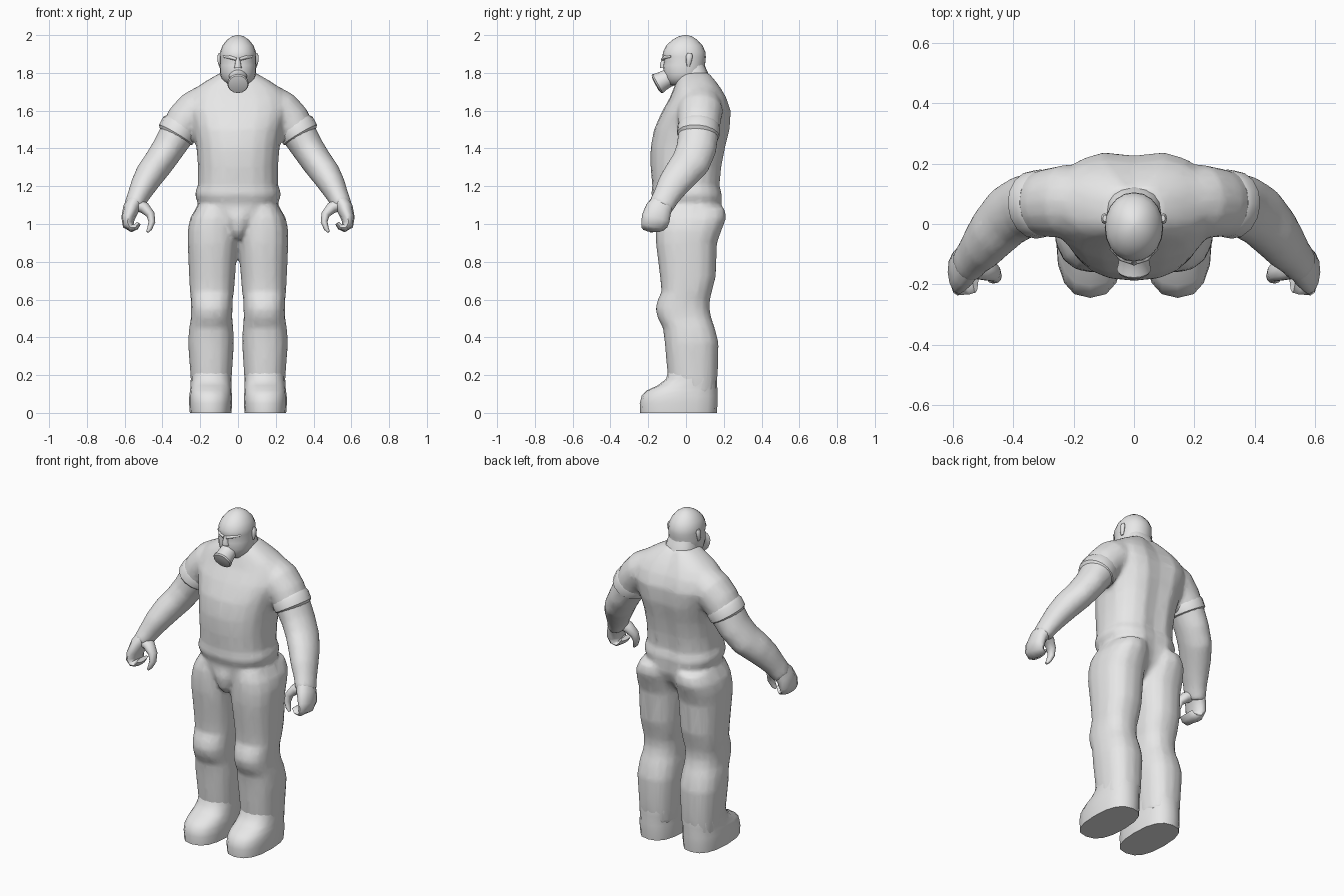
import bpy, bmesh, math
from mathutils import Vector

grey = bpy.data.materials.new("plain_grey")
grey.diffuse_color = (0.8, 0.8, 0.8, 1)


def skin(bm, loops):
    """Bridge a list of equal point loops and cap both ends."""
    rows = [[bm.verts.new(p) for p in loop] for loop in loops]
    n = len(rows[0])
    for a, b in zip(rows, rows[1:]):
        for i in range(n):
            j = (i + 1) % n
            bm.faces.new((a[i], a[j], b[j], b[i]))
    bm.faces.new(rows[0][::-1])
    bm.faces.new(rows[-1])


def stack(bm, rings, n=16, power=2.4, side=1, groove=0):
    """Level rings: (z, x centre, half width, front y, back y)."""
    loops = []
    for z, cx, rx, y0, y1 in rings:
        loop = []
        for i in range(n):
            a = 2 * math.pi * i / n
            c, s = math.cos(a), math.sin(a)
            x = math.copysign(abs(c) ** (2 / power), c) * rx
            y = math.copysign(abs(s) ** (2 / power), s) * (y1 - y0) / 2
            if groove and s > 0.99:
                y -= groove
            loop.append((side * (cx + x), (y0 + y1) / 2 + y, z))
        loops.append(loop)
    skin(bm, loops)


def tube(bm, path, n=12, side=1):
    """Rings along a path: (x, y, z, radius across, radius front to back)."""
    pts = [Vector(p[:3]) for p in path]
    loops = []
    for k, p in enumerate(pts):
        t = (pts[min(k + 1, len(pts) - 1)] - pts[max(k - 1, 0)]).normalized()
        u = t.cross(Vector((0, 1, 0))).normalized()
        v = u.cross(t)
        ru, rv = path[k][3:]
        loop = []
        for i in range(n):
            a = 2 * math.pi * i / n
            q = p + u * ru * math.cos(a) + v * rv * math.sin(a)
            loop.append((q.x * side, q.y, q.z))
        loops.append(loop)
    skin(bm, loops)


def finish(name, bm, angle=60):
    bmesh.ops.recalc_face_normals(bm, faces=bm.faces)
    me = bpy.data.meshes.new(name)
    bm.to_mesh(me)
    bm.free()
    me.materials.append(grey)
    ob = bpy.data.objects.new(name, me)
    bpy.context.collection.objects.link(ob)
    bpy.ops.object.select_all(action='DESELECT')
    ob.select_set(True)
    bpy.context.view_layer.objects.active = ob
    bpy.ops.object.shade_smooth_by_angle(angle=math.radians(angle))
    return ob


# Body: torso, legs and arms fused into one soft surface
bm = bmesh.new()
stack(bm, [
    (0.93, 0, 0.13, -0.11, 0.11), (1.00, 0, 0.20, -0.150, 0.17),
    (1.06, 0, 0.215, -0.160, 0.195), (1.11, 0, 0.212, -0.165, 0.195),
    (1.15, 0, 0.228, -0.182, 0.200), (1.18, 0, 0.224, -0.182, 0.192),
    (1.20, 0, 0.212, -0.178, 0.185), (1.30, 0, 0.212, -0.188, 0.195),
    (1.40, 0, 0.220, -0.188, 0.215), (1.50, 0, 0.240, -0.170, 0.240),
    (1.60, 0, 0.275, -0.125, 0.245), (1.67, 0, 0.265, -0.085, 0.220),
    (1.72, 0, 0.225, -0.065, 0.190), (1.76, 0, 0.165, -0.050, 0.160),
    (1.80, 0, 0.095, -0.030, 0.125)], n=20, groove=0.018)
# crotch wedge
stack(bm, [(0.92, 0, 0.025, -0.13, 0.05), (0.96, 0, 0.05, -0.165, 0.05),
           (1.03, 0, 0.08, -0.175, 0.05), (1.08, 0, 0.11, -0.165, 0.05)])
for s in (1, -1):
    # leg with knee bulge
    stack(bm, [
        (0.10, 0.142, 0.105, -0.085, 0.158), (0.20, 0.142, 0.110, -0.098, 0.168),
        (0.37, 0.143, 0.122, -0.113, 0.173), (0.45, 0.142, 0.117, -0.122, 0.153),
        (0.50, 0.140, 0.110, -0.150, 0.135), (0.55, 0.139, 0.110, -0.162, 0.125),
        (0.60, 0.139, 0.111, -0.150, 0.128), (0.64, 0.138, 0.117, -0.130, 0.137),
        (0.72, 0.137, 0.122, -0.138, 0.158), (0.90, 0.134, 0.133, -0.160, 0.165),
        (0.97, 0.134, 0.132, -0.162, 0.190), (1.03, 0.130, 0.124, -0.160, 0.213),
        (1.09, 0.120, 0.100, -0.145, 0.205)], side=s)
    # shoulder, upper arm and forearm
    tube(bm, [
        (0.17, 0.075, 1.64, 0.10, 0.11), (0.225, 0.075, 1.60, 0.110, 0.122),
        (0.28, 0.07, 1.545, 0.105, 0.115), (0.325, 0.065, 1.475, 0.094, 0.108),
        (0.37, 0.055, 1.40, 0.086, 0.107), (0.42, 0.025, 1.325, 0.082, 0.105),
        (0.465, -0.025, 1.265, 0.079, 0.095), (0.50, -0.07, 1.205, 0.070, 0.085),
        (0.53, -0.105, 1.145, 0.058, 0.072), (0.555, -0.135, 1.09, 0.052, 0.068)],
        n=16, side=s)
body = finish("body", bm)
m = body.modifiers.new("fuse", 'REMESH')
m.mode, m.voxel_size, m.use_smooth_shade = 'VOXEL', 0.013, True
m = body.modifiers.new("soften", 'SMOOTH')
m.factor, m.iterations = 0.5, 5
m = body.modifiers.new("reduce", 'DECIMATE')
m.ratio = 0.25

for s, tag in ((1, "left"), (-1, "right")):
    # Boot with flat sole
    bm = bmesh.new()
    stack(bm, [
        (0.00, 0.145, 0.110, -0.243, 0.163), (0.05, 0.145, 0.114, -0.245, 0.167),
        (0.09, 0.145, 0.113, -0.235, 0.167), (0.12, 0.144, 0.110, -0.205, 0.166),
        (0.145, 0.143, 0.108, -0.150, 0.165), (0.18, 0.142, 0.108, -0.105, 0.164),
        (0.24, 0.142, 0.104, -0.090, 0.158)], side=s, power=2.5)
    finish(tag + "_boot", bm)

    # Hand: palm with curled fingers, and thumb
    bm = bmesh.new()
    tube(bm, [
        (0.54, -0.115, 1.13, 0.045, 0.060), (0.567, -0.145, 1.08, 0.043, 0.070),
        (0.582, -0.160, 1.03, 0.036, 0.075), (0.580, -0.168, 0.995, 0.031, 0.070),
        (0.560, -0.172, 0.978, 0.022, 0.064), (0.540, -0.175, 0.985, 0.016, 0.058),
        (0.525, -0.175, 1.005, 0.012, 0.052)], side=s)
    tube(bm, [
        (0.55, -0.135, 1.11, 0.035, 0.045), (0.495, -0.150, 1.085, 0.031, 0.038),
        (0.463, -0.162, 1.05, 0.023, 0.030), (0.456, -0.172, 1.01, 0.018, 0.024),
        (0.468, -0.180, 0.975, 0.013, 0.018), (0.480, -0.185, 0.958, 0.007, 0.009)],
        n=10, side=s)
    finish(tag + "_hand", bm)

    # Rolled sleeve cuff
    bm = bmesh.new()
    tube(bm, [
        (0.298, 0.069, 1.525, 0.096, 0.106), (0.306, 0.068, 1.512, 0.105, 0.113),
        (0.330, 0.064, 1.472, 0.103, 0.113), (0.337, 0.063, 1.460, 0.088, 0.100)],
        n=16, side=s)
    finish(tag + "_sleeve_cuff", bm, 40)

    # Ear
    bm = bmesh.new()
    stack(bm, [(1.835, 0.095, 0.006, 0.005, 0.02), (1.86, 0.098, 0.010, 0.0, 0.03),
               (1.89, 0.098, 0.011, 0.0, 0.036), (1.905, 0.096, 0.007, 0.008, 0.03)],
          n=8, side=s)
    finish(tag + "_ear", bm)

    # Brow ridge
    bm = bmesh.new()
    tube(bm, [(0.008, -0.122, 1.872, 0.008, 0.012), (0.04, -0.112, 1.882, 0.010, 0.012),
              (0.075, -0.078, 1.886, 0.006, 0.008)], n=8, side=s)
    finish(tag + "_brow", bm)

# Head
bm = bmesh.new()
stack(bm, [
    (1.735, 0, 0.055, -0.090, 0.050), (1.77, 0, 0.088, -0.112, 0.090),
    (1.80, 0, 0.096, -0.118, 0.098), (1.84, 0, 0.097, -0.122, 0.100),
    (1.86, 0, 0.096, -0.117, 0.103), (1.885, 0, 0.096, -0.125, 0.105),
    (1.91, 0, 0.095, -0.122, 0.103), (1.945, 0, 0.082, -0.105, 0.088),
    (1.975, 0, 0.058, -0.072, 0.060), (1.993, 0, 0.032, -0.040, 0.032),
    (2.00, 0, 0.006, -0.010, 0.006)], n=20, power=2.1)
finish("head", bm)

# Neck
bm = bmesh.new()
stack(bm, [(1.70, 0, 0.11, -0.06, 0.14), (1.77, 0, 0.095, -0.055, 0.13),
           (1.82, 0, 0.085, -0.04, 0.108), (1.86, 0, 0.07, -0.03, 0.09)])
finish("neck", bm)

# Nose
bm = bmesh.new()
stack(bm, [(1.825, 0, 0.022, -0.137, -0.09), (1.845, 0, 0.017, -0.138, -0.09),
           (1.88, 0, 0.010, -0.126, -0.09)], n=8)
finish("nose", bm)

# Breathing mask: flared canister pointing forward and down
bm = bmesh.new()
axis = Vector((0, -0.88, -0.48)).normalized()
side_dir = Vector((1, 0, 0))
up = side_dir.cross(axis)
rim = Vector((0, -0.150, 1.743))
loops = []
for d, r in ((-0.09, 0.054), (-0.055, 0.048), (-0.02, 0.052),
             (0.0, 0.057), (0.008, 0.052), (0.013, 0.030)):
    loops.append([rim + axis * d + (side_dir * math.cos(a) + up * math.sin(a)) * r
                  for a in (2 * math.pi * i / 16 for i in range(16))])
skin(bm, loops)
finish("breathing_mask", bm, 40)
